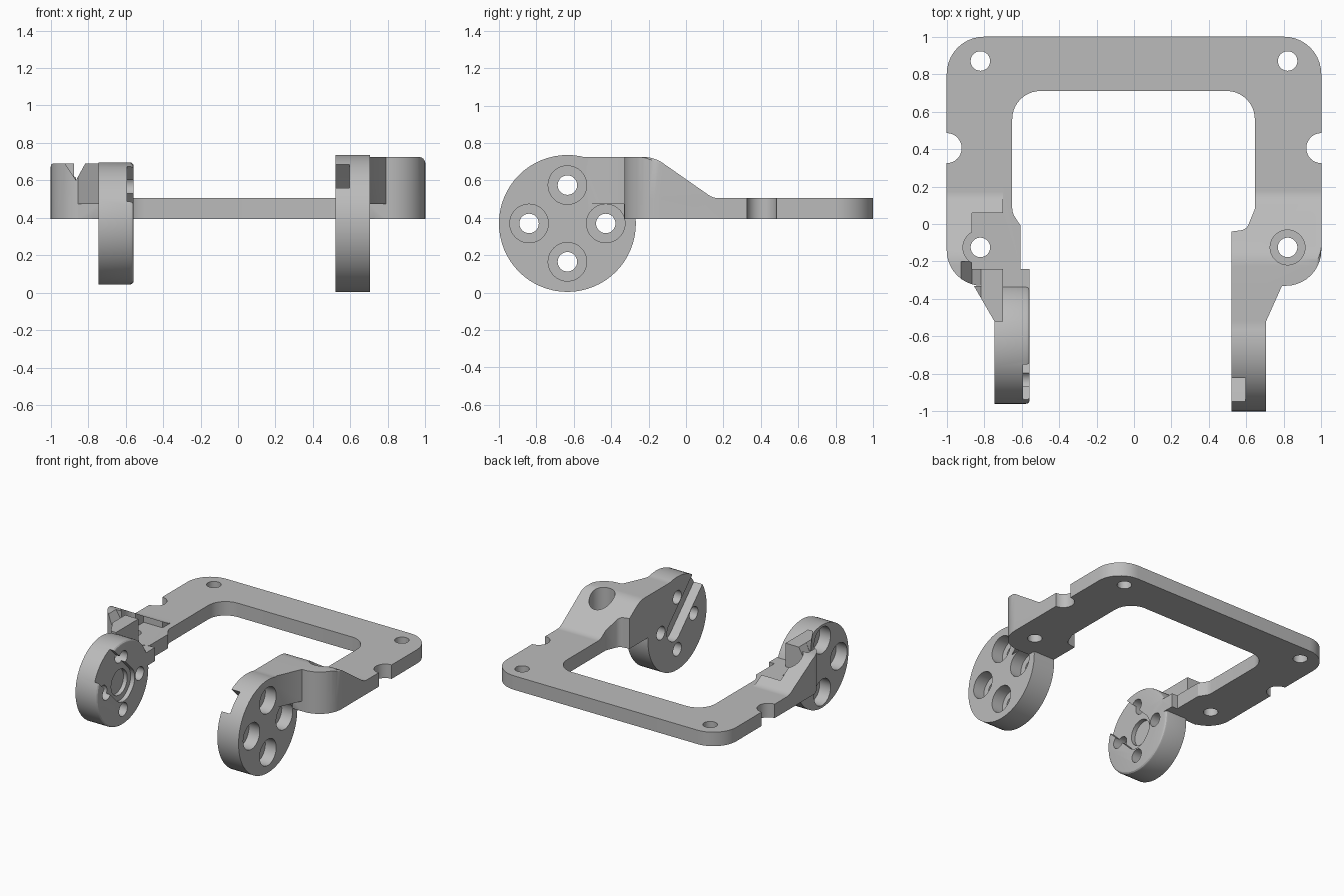
import bpy, bmesh, math
from mathutils import Vector

if "Cube" in bpy.data.objects:
    bpy.data.objects.remove(bpy.data.objects["Cube"], do_unlink=True)

grey = bpy.data.materials.new("plain grey")
grey.use_nodes = True
colour = (0.5, 0.5, 0.5, 1)
grey.diffuse_color = colour
grey.node_tree.nodes["Principled BSDF"].inputs["Base Color"].default_value = colour

PLATE_LOW, PLATE_TOP, NECK_LOW = 0.395, 0.505, 0.475
DISC_Y, DISC_Z, HOLE, BORE = -0.634, 0.37, 0.052, 0.103


def fillet(corners, steps=10):
    """Round each (a, b, radius) corner of a closed outline."""
    out = []
    for i, c in enumerate(corners):
        p = Vector(c[:2])
        if len(c) < 3:
            out.append(p)
            continue
        r = c[2]
        u = (Vector(corners[i - 1][:2]) - p).normalized()
        v = (Vector(corners[(i + 1) % len(corners)][:2]) - p).normalized()
        half = u.angle(v) / 2
        centre = p + (u + v).normalized() * r / math.sin(half)
        s, e = p + u * r / math.tan(half) - centre, p + v * r / math.tan(half) - centre
        w = s.angle(e)
        for k in range(steps + 1):
            t = k / steps
            out.append(centre + (s * math.sin((1 - t) * w) + e * math.sin(t * w)) / math.sin(w))
    return out


def prism(name, corners, axis, lo, hi, rim_bevel=0):
    """Extrude a rounded outline along an axis."""
    place = {"x": lambda p, t: (t, p[0], p[1]),
             "y": lambda p, t: (p[0], t, p[1]),
             "z": lambda p, t: (p[0], p[1], t)}[axis]
    pts = fillet(corners)
    bm = bmesh.new()
    low = [bm.verts.new(place(p, lo)) for p in pts]
    high = [bm.verts.new(place(p, hi)) for p in pts]
    bm.faces.new(low)
    top = bm.faces.new(high)
    n = len(pts)
    for i in range(n):
        j = (i + 1) % n
        bm.faces.new((low[i], low[j], high[j], high[i]))
    bmesh.ops.recalc_face_normals(bm, faces=bm.faces)
    if rim_bevel:
        bmesh.ops.bevel(bm, geom=list(top.edges), offset=rim_bevel, segments=3,
                        profile=0.5, affect="EDGES")
    mesh = bpy.data.meshes.new(name)
    bm.to_mesh(mesh)
    bm.free()
    mesh.materials.append(grey)
    obj = bpy.data.objects.new(name, mesh)
    bpy.context.collection.objects.link(obj)
    return obj


def cylinder(name, a, b, r, axis, lo, hi, rim_bevel=0, sides=64):
    ring = [(a + r * math.cos(math.tau * k / sides), b + r * math.sin(math.tau * k / sides))
            for k in range(sides)]
    return prism(name, ring, axis, lo, hi, rim_bevel)


def combine(obj, tool, op):
    """Boolean two solids together and drop the tool."""
    mod = obj.modifiers.new("combine", "BOOLEAN")
    mod.operation, mod.object, mod.solver = op, tool, "EXACT"
    bpy.context.view_layer.update()
    mesh = bpy.data.meshes.new_from_object(
        obj.evaluated_get(bpy.context.evaluated_depsgraph_get()))
    obj.modifiers.clear()
    obj.data = mesh
    bpy.data.objects.remove(tool, do_unlink=True)


def cut(obj, tool):
    combine(obj, tool, "DIFFERENCE")


def box(x0, x1, y0, y1, z0, z1):
    return prism("cutter", [(x0, y0), (x1, y0), (x1, y1), (x0, y1)], "z", z0, z1)


def ramp(top):
    """Side profile of a mount: flat top easing down to the plate."""
    return prism("ramp", [(-0.9, 0.2), (-0.9, top), (-0.17, top, 0.18), (0.145, PLATE_TOP, 0.1),
                          (0.3, PLATE_TOP), (0.3, 0.2)], "x", -1.2, 1.2)


def slot(back, width, radius, lo, hi):
    """Slot from the disc centre to its rim, rising forwards at 45 degrees."""
    h = math.sqrt(0.5)
    local = [(-back, -width / 2, radius), (-back, width / 2, radius),
             (0.5, width / 2), (0.5, -width / 2)]
    pts = [(DISC_Y + h * (b - a), DISC_Z + h * (a + b), *r) for a, b, *r in local]
    return prism("slot", pts, "x", lo, hi)


# U-shaped frame plate
bracket = prism("bracket", [
    (-1, 1, 0.2), (1, 1, 0.2), (1, -0.33, 0.19), (0.7, -0.33), (0.645, -0.2),
    (0.645, 0.71, 0.15), (-0.65, 0.71, 0.15), (-0.65, 0.06, 0.08), (-0.605, -0.01),
    (-0.605, -0.24), (-0.8, -0.33), (-1, -0.33, 0.19)], "z", PLATE_LOW, PLATE_TOP)
for side in (-1, 1):
    cut(bracket, cylinder("edge_notch", side, 0.405, 0.08, "z", 0, 1))
    cut(bracket, cylinder("corner_hole", side * 0.82, 0.87, HOLE, "z", 0, 1))

# Left mount: raised block with a tapering neck
left_mount = prism("left_mount", [
    (1, 0.2), (1, -0.33, 0.19), (0.79, -0.33), (0.705, -0.52), (0.52, -0.52),
    (0.52, -0.04), (0.6, -0.03, 0.05), (0.645, 0.08), (0.645, 0.2)], "z", PLATE_LOW, 0.9)
combine(left_mount, ramp(0.725), "INTERSECT")
combine(left_mount, prism("rounding", [(0.3, 0.2), (1, 0.2), (1, 0.725, 0.035), (0.3, 0.725)],
                          "y", -1, 1), "INTERSECT")
cut(left_mount, box(0.705, 0.85, -0.6, -0.331, 0.2, NECK_LOW))
cut(left_mount, cylinder("bore", 0.82, -0.125, 0.093, "z", PLATE_TOP, 1))

# Right mount: lower block with a clearance pocket
right_mount = prism("right_mount", [
    (-1, 0.2), (-1, -0.33, 0.19), (-0.855, -0.33), (-0.745, -0.52), (-0.7, -0.52),
    (-0.7, 0.2)], "z", PLATE_LOW, 0.9)
combine(right_mount, ramp(0.69), "INTERSECT")
cut(right_mount, box(-0.865, -0.5, -0.24, 0.06, PLATE_TOP, 1))
cut(right_mount, box(-0.87, -0.745, -0.6, -0.331, 0.2, NECK_LOW))
cut(right_mount, cylinder("bore", -0.82, -0.125, 0.093, "z", PLATE_TOP, 1))
cut(right_mount, prism("gap", [(-0.93, 0.7), (-0.865, 0.6), (-0.81, 0.7)], "y", -0.45, -0.2))
right_web = prism("right_web", [(-0.72, -0.24), (-0.557, -0.24), (-0.557, -0.5), (-0.72, -0.5)],
                  "z", PLATE_LOW, PLATE_TOP - 0.002)

# Pivot discs and the arm behind the left one
left_disc = cylinder("left_disc", DISC_Y, DISC_Z, 0.366, "x", 0.52, 0.705)
left_arm = prism("left_arm", [(DISC_Y, 0.725), (-0.32, 0.725), (-0.31, 0.33, 0.08),
                              (-0.425, 0.055, 0.05), (DISC_Y, 0.2)], "x", 0.52, 0.705)
right_disc = cylinder("right_disc", DISC_Y, DISC_Z, 0.326, "x", -0.745, -0.557, 0.02)

for part in (left_mount, right_mount, right_web, left_arm, left_disc, right_disc):
    combine(bracket, part, "UNION")

# Mount screw holes
for side in (-1, 1):
    cut(bracket, cylinder("mount_hole", side * 0.82, -0.125, HOLE, "z", 0, 1))

# Counterbored holes around each disc
for k in range(4):
    a = k * math.pi / 2
    y, z = DISC_Y + 0.205 * math.cos(a), DISC_Z + 0.205 * math.sin(a)
    for lo, hi, bore_lo, bore_hi in ((0.5, 0.73, 0.61, 0.73), (-0.78, -0.54, -0.78, -0.65)):
        cut(bracket, cylinder("disc_hole", y, z, HOLE, "x", lo, hi, sides=40))
        cut(bracket, cylinder("disc_bore", y, z, BORE, "x", bore_lo, bore_hi, sides=48))

# Slots on the inner disc faces, and the right hub pocket
cut(bracket, slot(0.14, 0.177, 0.08, 0.5, 0.595))
cut(bracket, slot(0.14, 0.265, 0.12, -0.592, -0.5))
cut(bracket, cylinder("hub_pocket", DISC_Y, DISC_Z, 0.1, "x", -0.625, -0.5))

# Keep curved walls smooth and machined edges sharp
bpy.ops.object.select_all(action="DESELECT")
bracket.select_set(True)
bpy.context.view_layer.objects.active = bracket
bpy.ops.object.shade_smooth_by_angle(angle=math.radians(25))
